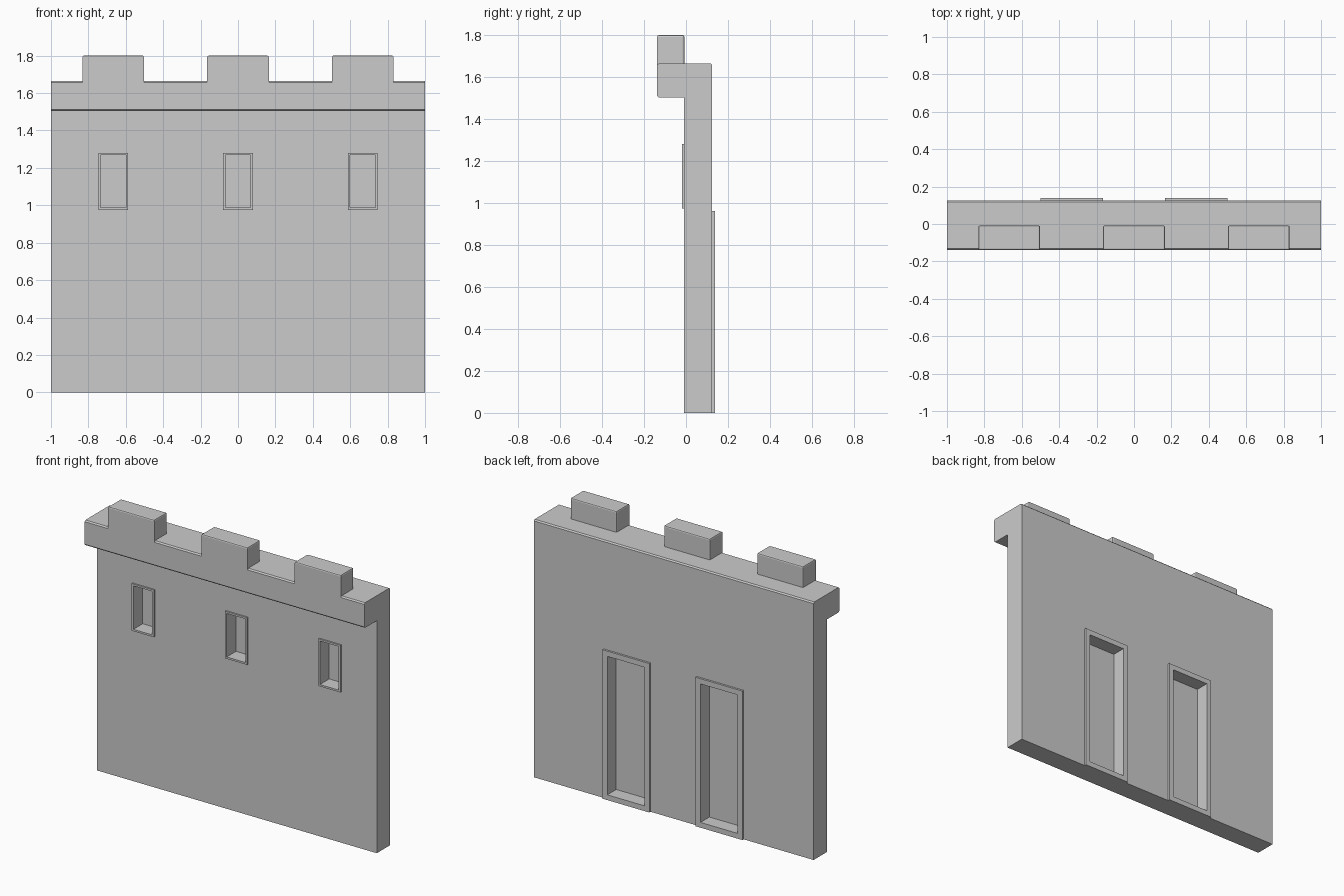
import bpy, bmesh

if "Cube" in bpy.data.objects:
    bpy.data.objects.remove(bpy.data.objects["Cube"])

B = 0.008                       # small edge bevel
YF, YW, YB = -0.138, -0.01, 0.125   # parapet front, wall front, wall back


def finish(name, bm):
    bmesh.ops.recalc_face_normals(bm, faces=bm.faces)
    me = bpy.data.meshes.new(name)
    bm.to_mesh(me)
    bm.free()
    ob = bpy.data.objects.new(name, me)
    bpy.context.collection.objects.link(ob)
    return ob


def add_box(bm, x0, x1, y0, y1, z0, z1):
    vs = bmesh.ops.create_cube(bm, size=1)['verts']
    for v in vs:
        v.co = ((x0 + x1) / 2 + v.co.x * (x1 - x0),
                (y0 + y1) / 2 + v.co.y * (y1 - y0),
                (z0 + z1) / 2 + v.co.z * (z1 - z0))
    return vs


def extrude_face(bm, points, offset):
    f = bm.faces.new([bm.verts.new(p) for p in points])
    r = bmesh.ops.extrude_face_region(bm, geom=[f], use_keep_orig=True)
    bmesh.ops.translate(bm, vec=offset,
                        verts=[g for g in r['geom'] if isinstance(g, bmesh.types.BMVert)])


def frame(name, x, w, z0, z1, t, y0, y1):
    """Rectangular trim ring around an opening, mitred corners."""
    bm = bmesh.new()

    def loop(i, y):
        return [bm.verts.new((x + sx * (w - i), y, z)) for sx, z in
                ((-1, z0 + i), (1, z0 + i), (1, z1 - i), (-1, z1 - i))]
    rings = [loop(0, y0), loop(0, y1), loop(t, y1), loop(t, y0)]
    for k in range(4):
        a, b = rings[k], rings[(k + 1) % 4]
        for i in range(4):
            j = (i + 1) % 4
            bm.faces.new((a[i], a[j], b[j], b[i]))
    finish(name, bm)


# Wall with overhanging parapet: L-profile swept along x
bm = bmesh.new()
profile = [(YW, 0), (YB, 0), (YB, 1.665 - B), (YB - B, 1.665), (YF + B, 1.665),
           (YF, 1.665 - B), (YF, 1.503 + B), (YF + B, 1.503), (YW, 1.503)]
extrude_face(bm, [(-1, y, z) for y, z in profile], (2, 0, 0))
wall = finish("wall", bm)

# Openings: (x, half width, z0, z1, trim width)
windows = [(x, 0.079, 0.975, 1.28, 0.012) for x in (-0.667, 0, 0.667)]
doors = [(x, 0.167, 0.0, 0.963, 0.034) for x in (-0.333, 0.333)]

# Cut the blind recesses
bm = bmesh.new()
for x, w, z0, z1, t in windows:
    add_box(bm, x - w + t, x + w - t, YW - 0.1, 0.075, z0 + t, z1 - t)
for x, w, z0, z1, t in doors:
    add_box(bm, x - w + t, x + w - t, 0.047, YB + 0.1, z0 + t, z1 - t)
cutter = finish("recess_cutter", bm)
cutter.hide_render = True
mod = wall.modifiers.new("recesses", 'BOOLEAN')
mod.operation, mod.solver, mod.object = 'DIFFERENCE', 'EXACT', cutter
bpy.context.view_layer.update()
wall.data = bpy.data.meshes.new_from_object(
    wall.evaluated_get(bpy.context.evaluated_depsgraph_get()))
wall.modifiers.clear()
bpy.data.objects.remove(cutter)

# Trim around windows (front) and doors (back)
for i, (x, w, z0, z1, t) in enumerate(windows):
    frame(f"window_frame_{i + 1}", x, w, z0, z1, t, YW, YW - 0.01)
for i, (x, w, z0, z1, t) in enumerate(doors):
    frame(f"door_frame_{i + 1}", x, w, z0, z1, t, YB, YB + 0.013)

# Merlons: bevelled on top and rear corners, flush with the parapet front
for i, x in enumerate((-0.667, 0, 0.667)):
    bm = bmesh.new()
    zb = 1.665 - B
    add_box(bm, x - 0.165, x + 0.165, YF, -0.008, zb, 1.80)
    edges = []
    for e in bm.edges:
        a, b = (v.co for v in e.verts)
        top = min(a.z, b.z) > 1.75
        rear_corner = abs(a.z - b.z) > 0.1 and a.y > -0.05
        if top or rear_corner:
            edges.append(e)
    bmesh.ops.bevel(bm, geom=edges, offset=B, segments=2, profile=0.5, affect='EDGES')
    finish(f"merlon_{i + 1}", bm)
